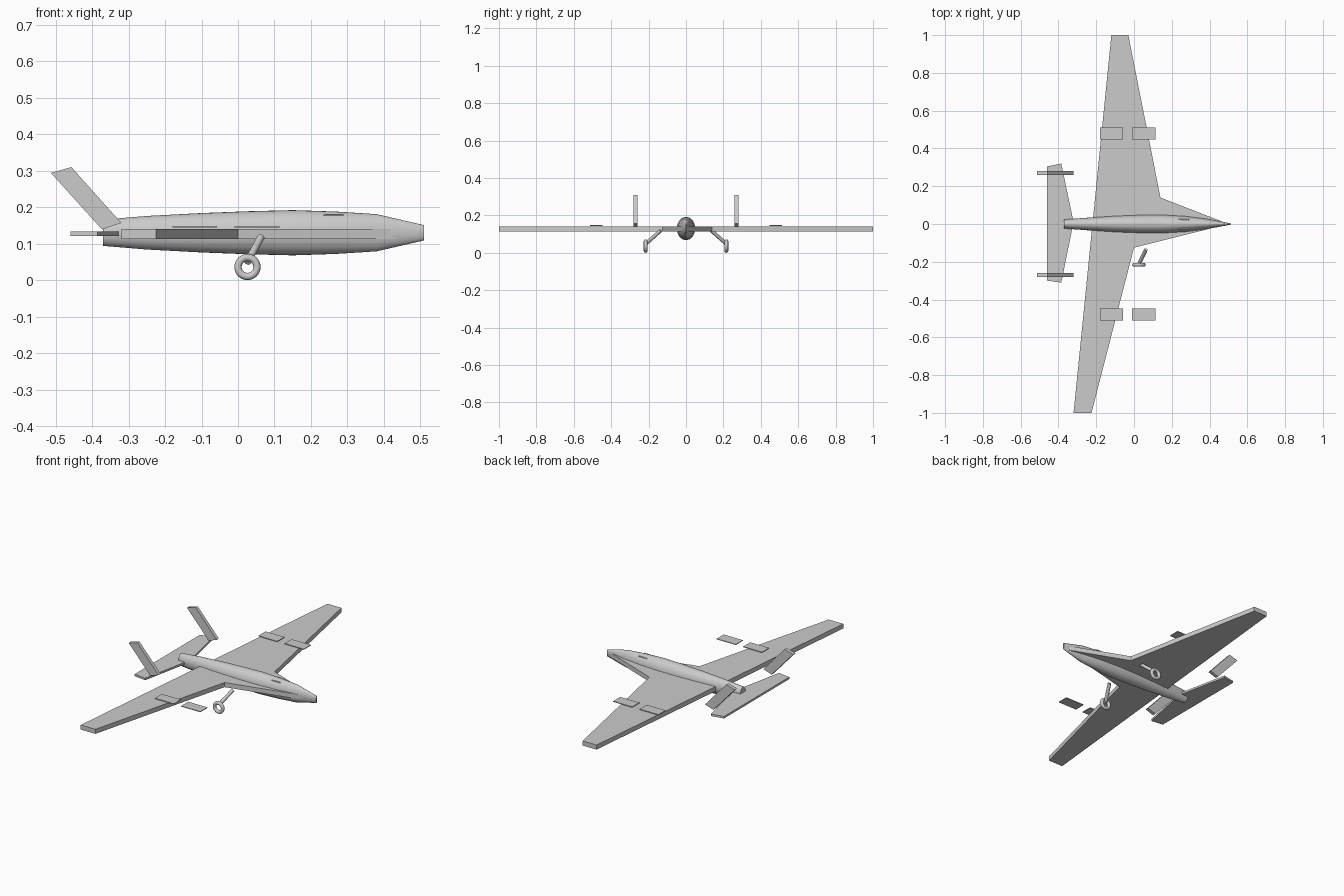
import bpy
import bmesh
import math
from mathutils import Vector

cube = bpy.data.objects.get("Cube")
if cube:
    bpy.data.objects.remove(cube, do_unlink=True)

# One plain grey for the whole aircraft
GREY = (0.6, 0.6, 0.6, 1.0)
grey = bpy.data.materials.new("plain grey")
grey.use_nodes = True
grey.diffuse_color = GREY
grey.node_tree.nodes["Principled BSDF"].inputs["Base Color"].default_value = GREY


def finish(name, bm, smooth=False):
    bmesh.ops.recalc_face_normals(bm, faces=bm.faces)
    mesh = bpy.data.meshes.new(name)
    bm.to_mesh(mesh)
    bm.free()
    mesh.materials.append(grey)
    obj = bpy.data.objects.new(name, mesh)
    bpy.context.collection.objects.link(obj)
    if smooth:
        bpy.ops.object.select_all(action="DESELECT")
        obj.select_set(True)
        bpy.context.view_layer.objects.active = obj
        bpy.ops.object.shade_smooth_by_angle(angle=math.radians(35))
    return obj


def slab(name, outline, offset):
    """Extrude a flat outline of 3D points by an offset."""
    bm = bmesh.new()
    face = bm.faces.new([bm.verts.new(p) for p in outline])
    result = bmesh.ops.extrude_face_region(bm, geom=[face], use_keep_orig=True)
    top = [v for v in result["geom"] if isinstance(v, bmesh.types.BMVert)]
    bmesh.ops.translate(bm, verts=top, vec=offset)
    return finish(name, bm)


def flat_slab(name, outline, z0, z1):
    return slab(name, [(x, y, z0) for x, y in outline], (0, 0, z1 - z0))


def loft(name, rings):
    """Skin a list of closed rings and cap both ends."""
    bm = bmesh.new()
    loops = [[bm.verts.new(p) for p in ring] for ring in rings]
    n = len(loops[0])
    for a, b in zip(loops, loops[1:]):
        for i in range(n):
            j = (i + 1) % n
            bm.faces.new((a[i], a[j], b[j], b[i]))
    bm.faces.new(loops[0])
    bm.faces.new(loops[-1])
    return finish(name, bm, True)


# Fuselage: elliptical sections (x, half width, half height), wedge nose
SECTIONS = [(-0.37, 0.024, 0.036), (-0.25, 0.033, 0.046), (-0.1, 0.043, 0.054),
            (0.03, 0.048, 0.059), (0.15, 0.049, 0.062), (0.27, 0.042, 0.058),
            (0.38, 0.028, 0.051), (0.51, 0.004, 0.021)]
SIDES = 32
angles = [2 * math.pi * i / SIDES for i in range(SIDES)]
loft("fuselage", [[(x, w * math.cos(a), 0.13 + h * math.sin(a)) for a in angles]
                  for x, w, h in SECTIONS])

# Skewed main wing and tailplane
flat_slab("main_wing", [(-0.12, 1.0), (-0.03, 1.0), (0.14, 0.14), (0.5, 0.0),
                        (0.0, -0.125), (-0.225, -1.0), (-0.32, -1.0)], 0.113, 0.14)
flat_slab("tailplane", [(-0.46, 0.305), (-0.385, 0.32), (-0.32, 0.01),
                        (-0.385, -0.31), (-0.46, -0.30)], 0.121, 0.133)


def rectangle(x0, x1, y0, y1):
    return [(x0, y0), (x1, y0), (x1, y1), (x0, y1)]


# Thin plate set in the upper nose
flat_slab("nose_panel", rectangle(0.235, 0.29, -0.026, 0.026), 0.177, 0.18)

FIN = [(-0.513, 0.294), (-0.457, 0.31), (-0.32, 0.157), (-0.373, 0.139)]

for side, label in ((-1, "near"), (1, "far")):
    # Swept tail fin
    slab("tail_fin_" + label, [(x, side * 0.27 - 0.01, z) for x, z in FIN], (0, 0.02, 0))

    # Two thin plates above the wing
    for place, x0, x1 in (("rear", -0.18, -0.058), ("forward", -0.01, 0.114)):
        ys = sorted((side * 0.447, side * 0.512))
        flat_slab("wing_plate_%s_%s" % (place, label), rectangle(x0, x1, *ys), 0.144, 0.148)

    # Landing gear strut
    top = Vector((0.063, side * 0.136, 0.118))
    foot = Vector((0.026, side * 0.213, 0.05))
    axis = (foot - top).normalized()
    u = axis.orthogonal().normalized()
    v = axis.cross(u)
    loft("gear_strut_" + label,
         [[c + 0.01 * (u * math.cos(a) + v * math.sin(a)) for a in angles[::2]]
          for c in (top, foot)])

    # Ring wheel
    bpy.ops.mesh.primitive_torus_add(
        major_radius=0.026, minor_radius=0.01, major_segments=32, minor_segments=12,
        location=(0.026, side * 0.216, 0.036), rotation=(math.pi / 2, 0, 0))
    wheel = bpy.context.object
    wheel.name = "wheel_" + label
    wheel.data.materials.append(grey)
    bpy.ops.object.shade_smooth_by_angle(angle=math.radians(40))
